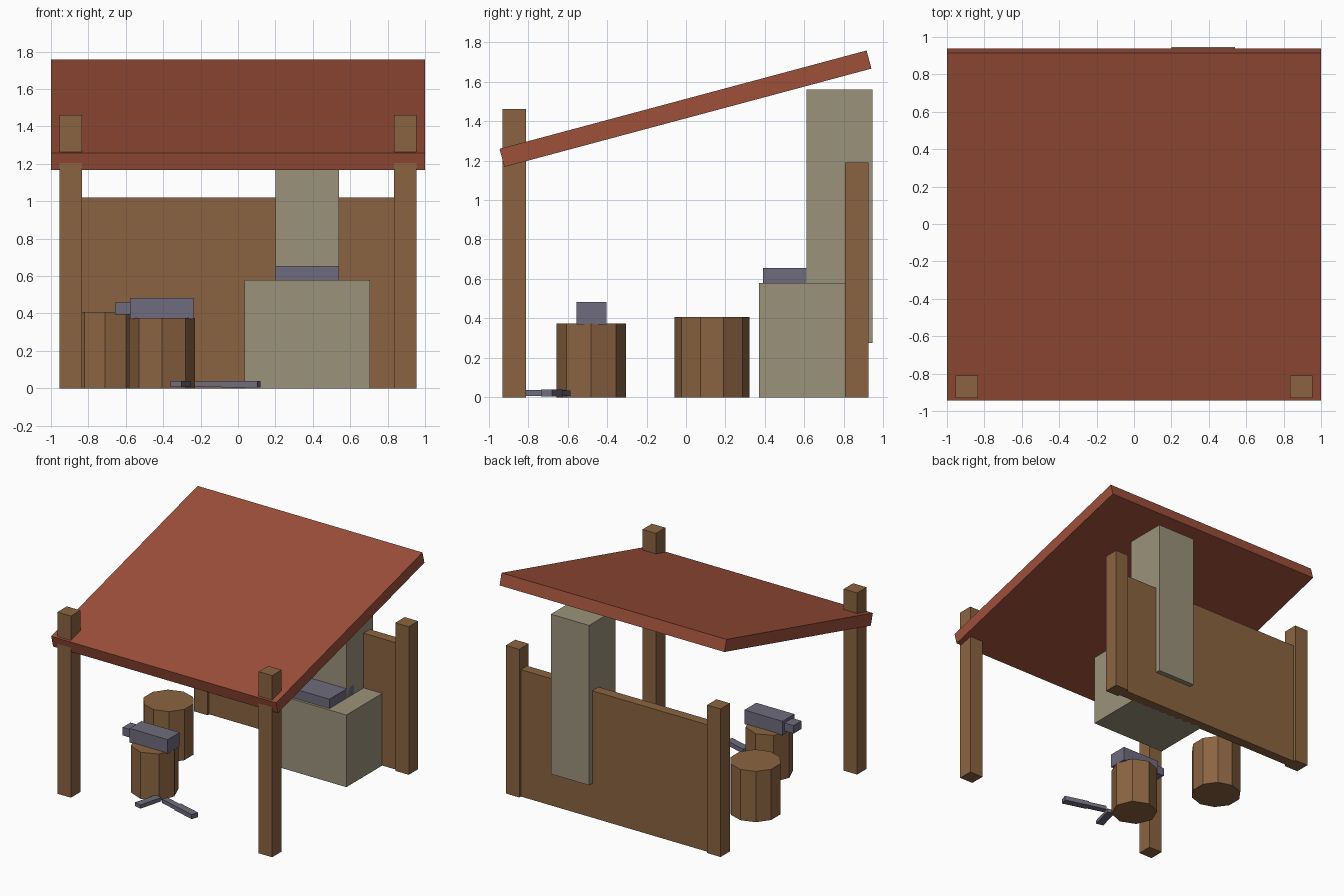
import bpy, math
from mathutils import Matrix, Vector

if "Cube" in bpy.data.objects:
    bpy.data.objects.remove(bpy.data.objects["Cube"])


def material(name, rgb):
    m = bpy.data.materials.new(name)
    m.diffuse_color = (*rgb, 1)
    m.use_nodes = True
    m.node_tree.nodes["Principled BSDF"].inputs["Base Color"].default_value = m.diffuse_color
    return m


WOOD = material("brown wood", (0.258, 0.127, 0.053))
ROOF = material("red roof", (0.342, 0.080, 0.042))
STONE = material("grey stone", (0.323, 0.288, 0.195))
METAL = material("dark metal", (0.156, 0.150, 0.205))


def box(name, lo, hi, mat, rot=(0, 0, 0)):
    """Box from its low and high corners, turned about its centre."""
    bpy.ops.mesh.primitive_cube_add(size=1)
    ob = bpy.context.object
    ob.name = name
    lo, hi = Vector(lo), Vector(hi)
    ob.data.transform(Matrix.Diagonal((*(hi - lo), 1)))
    ob.location = (lo + hi) / 2
    ob.rotation_euler = rot
    ob.data.materials.append(mat)
    return ob


def stump(name, x, y, r, h, sides):
    bpy.ops.mesh.primitive_cylinder_add(vertices=sides, radius=r, depth=h,
                                        location=(x, y, h / 2))
    ob = bpy.context.object
    ob.name = name
    ob.data.materials.append(WOOD)


def bar(name, start, angle, a, b, width, z0, z1):
    """Flat bar lying on the ground along a line from start."""
    d = Vector((math.cos(angle), math.sin(angle)))
    c = Vector(start) + d * (a + b) / 2
    l = (b - a) / 2
    box(name, (c.x - l, c.y - width / 2, z0), (c.x + l, c.y + width / 2, z1),
        METAL, (0, 0, angle))


# Posts: tall ones poke through the roof at the front, short ones at the back
for side, x in (("left", -0.895), ("right", 0.895)):
    for end, y, h in (("front", -0.87, 1.46), ("back", 0.865, 1.19)):
        box(f"{end}_{side}_post", (x - 0.06, y - 0.06, 0), (x + 0.06, y + 0.06, h), WOOD)

# Sloping roof slab
box("roof", (-1, -0.965, 1.415), (1, 0.96, 1.51), ROOF, (math.radians(15), 0, 0))

# Back wall between the posts
box("back_wall", (-0.84, 0.825, 0), (0.84, 0.905, 1.02), WOOD)

# Forge with chimney and fire tray
box("forge_base", (0.035, 0.37, 0), (0.705, 0.904, 0.58), STONE)
box("chimney", (0.2, 0.61, 0.275), (0.54, 0.945, 1.56), STONE)
box("fire_tray", (0.2, 0.39, 0.56), (0.54, 0.7, 0.655), METAL)

# Stumps
stump("anvil_stump", -0.406, -0.48, 0.176, 0.375, 8)
stump("seat_stump", -0.71, 0.132, 0.19, 0.408, 10)

# Anvil
box("anvil_body", (-0.577, -0.554, 0.37), (-0.237, -0.402, 0.483), METAL)
box("anvil_horn", (-0.657, -0.528, 0.395), (-0.57, -0.428, 0.46), METAL)

# Tools on the ground
bar("short_tool", (-0.305, -0.705), math.radians(75), -0.1, 0.1, 0.06, 0.008, 0.038)
bar("long_tool_handle", (-0.225, -0.61), math.radians(-16), 0, 0.18, 0.05, 0.006, 0.036)
bar("long_tool_head", (-0.225, -0.61), math.radians(-16), 0.15, 0.35, 0.06, 0.004, 0.04)
